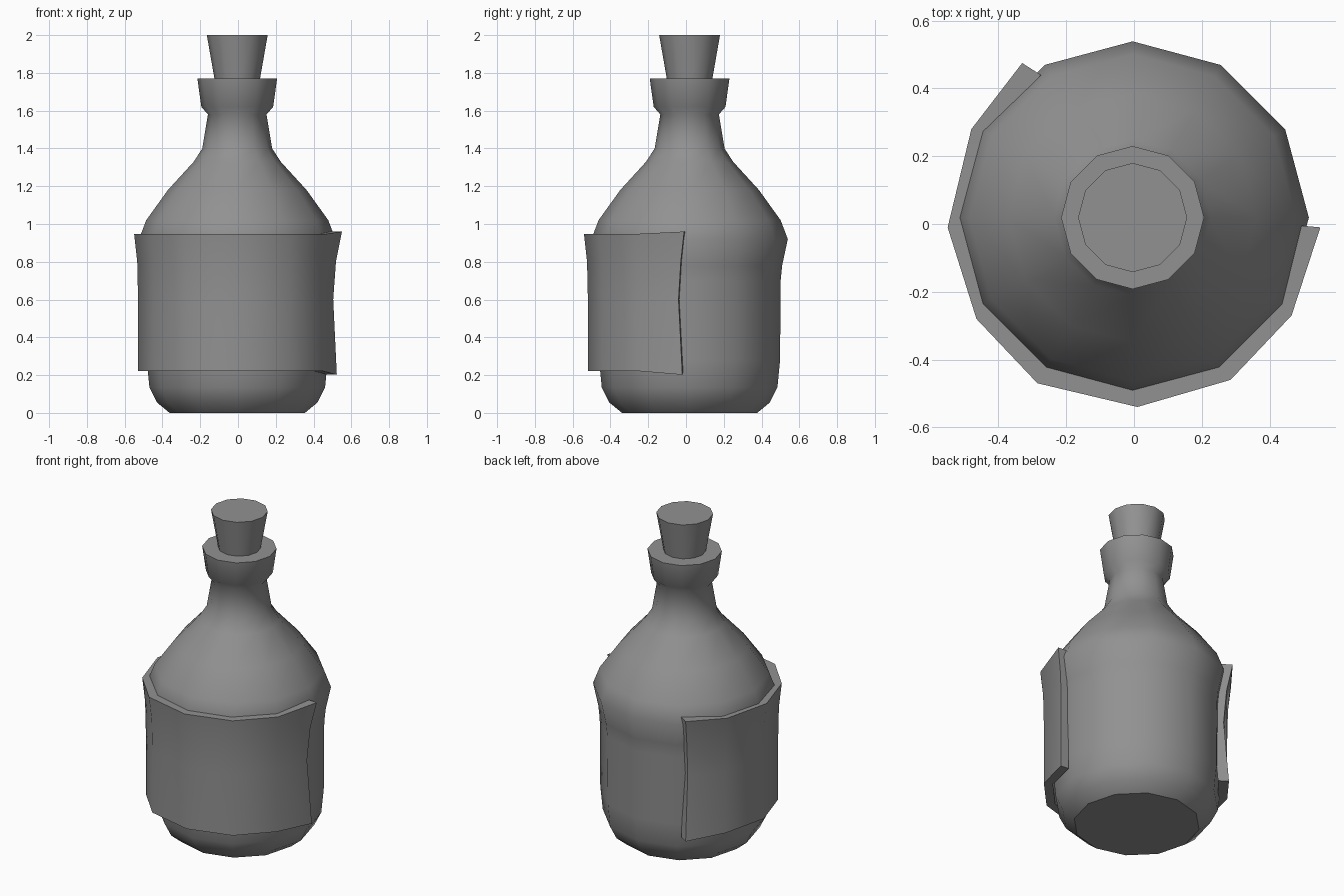
import bpy, bmesh, math

if "Cube" in bpy.data.objects:
    bpy.data.objects.remove(bpy.data.objects["Cube"])

CX, CY, SIDES = -0.004, 0.019, 12

# Dark grey for every part
dark = bpy.data.materials.new("dark_grey")
dark.diffuse_color = (0.285, 0.285, 0.285, 1)
dark.use_nodes = True
dark.node_tree.nodes["Principled BSDF"].inputs["Base Color"].default_value = dark.diffuse_color


def finish(name, bm, angle):
    bmesh.ops.recalc_face_normals(bm, faces=bm.faces)
    mesh = bpy.data.meshes.new(name)
    bm.to_mesh(mesh)
    bm.free()
    mesh.materials.append(dark)
    ob = bpy.data.objects.new(name, mesh)
    bpy.context.collection.objects.link(ob)
    bpy.ops.object.select_all(action='DESELECT')
    ob.select_set(True)
    bpy.context.view_layer.objects.active = ob
    bpy.ops.object.shade_smooth_by_angle(angle=math.radians(angle))
    # keep the flat base and top crisp
    for p in mesh.polygons:
        if len(p.vertices) == SIDES:
            p.use_smooth = False
    return ob


def bridge(bm, a, b):
    n = len(a)
    for i in range(n):
        j = (i + 1) % n
        bm.faces.new((a[i], a[j], b[j], b[i]))


def lathe(name, profile):
    bm = bmesh.new()
    rings = []
    for r, z in profile:
        rings.append([bm.verts.new((CX + r * math.cos(math.tau * i / SIDES),
                                    CY + r * math.sin(math.tau * i / SIDES), z))
                      for i in range(SIDES)])
    for a, b in zip(rings, rings[1:]):
        bridge(bm, a, b)
    bm.faces.new(rings[0])
    bm.faces.new(rings[-1])
    return finish(name, bm, 55)


# Bottle body with shoulder, neck and lip
lathe("bottle", [(0.358, 0), (0.425, 0.055), (0.465, 0.135), (0.479, 0.28),
                 (0.482, 0.7), (0.49, 0.78), (0.52, 0.92), (0.482, 1.02),
                 (0.367, 1.18), (0.23, 1.33), (0.185, 1.4), (0.155, 1.58),
                 (0.19, 1.62), (0.211, 1.77)])

# Tapered stopper
lathe("cork", [(0.112, 1.72), (0.161, 2.0)])

# Wrapped label, peeling away at both ends
outer = [(0.55, -0.01), (0.465, -0.27), (0.285, -0.46), (0.01, -0.54),
         (-0.285, -0.47), (-0.465, -0.28), (-0.55, -0.01), (-0.48, 0.28),
         (-0.33, 0.475)]
inner = [(x * 0.9, y * 0.9) for x, y in outer]
inner[0], inner[-1] = (0.495, -0.005), (-0.275, 0.44)
rows = [(0.222, 0.962, 0.0), (0.6, 0.962, 1.0), (0.8, 0.97, 0.6), (0.947, 1.0, 0.0)]

bm = bmesh.new()
loops = []
for k, (z, f, curl) in enumerate(rows):
    loop = [(i, *p) for i, p in enumerate(outer)]
    loop += reversed([(i, *p) for i, p in enumerate(inner)])
    verts = []
    for i, x, y in loop:
        x, y, h = x * f, y * f, z
        if i == 0:
            x, y = x - 0.025 * curl, y - 0.03 * curl
            if k == 0:
                x, y = x - 0.006, y - 0.01
        if i == len(outer) - 1:
            x, y = x + 0.01 * curl, y - 0.035 * curl
        if i in (0, len(outer) - 1):
            h += (-0.02, 0, 0, 0.013)[k]
        verts.append(bm.verts.new((x, y, h)))
    loops.append(verts)
for a, b in zip(loops, loops[1:]):
    bridge(bm, a, b)
n = len(outer)
for ring in (loops[0], loops[-1]):
    for i in range(n - 1):
        bm.faces.new((ring[i], ring[i + 1], ring[2 * n - 2 - i], ring[2 * n - 1 - i]))
finish("label", bm, 50)
